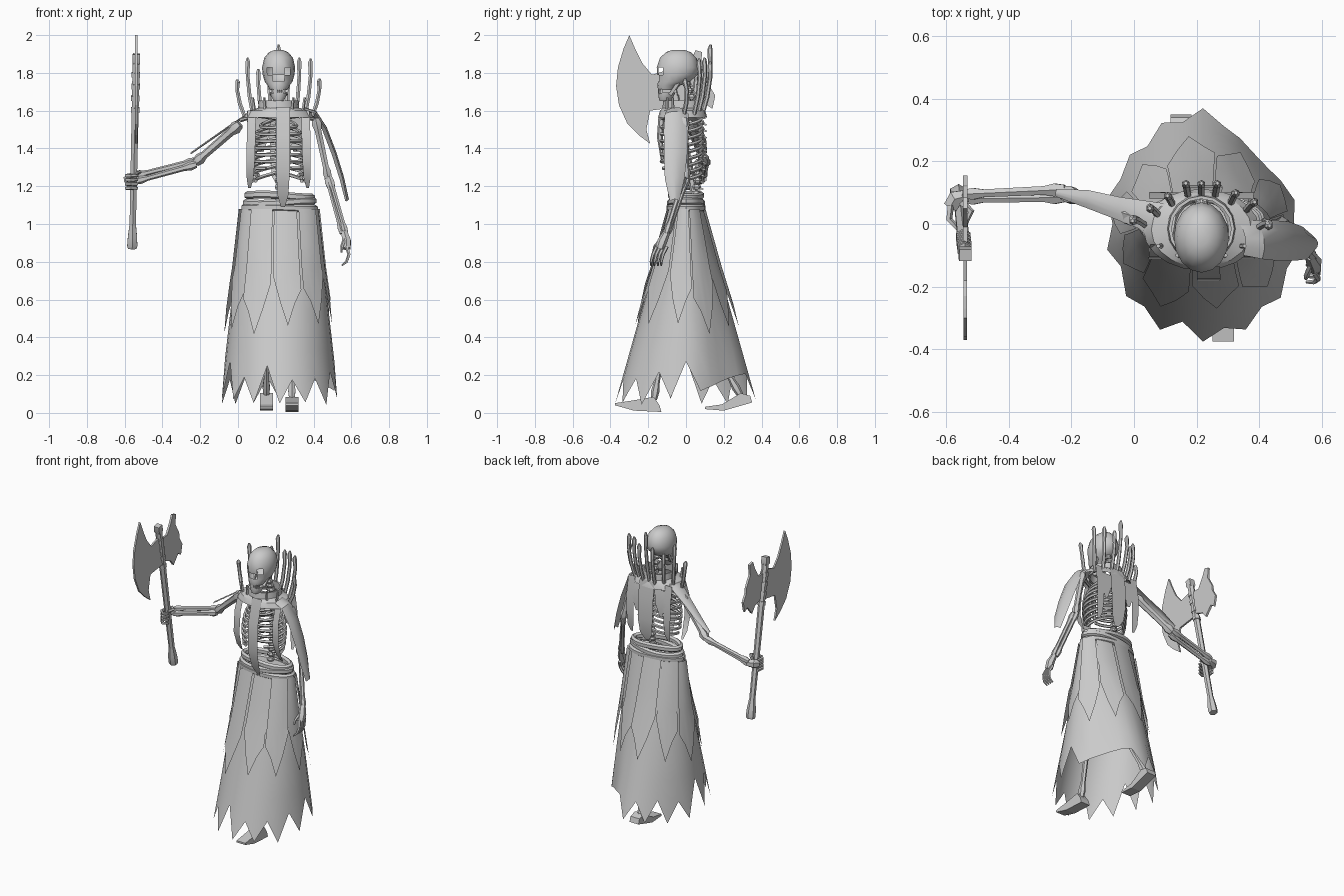
import bpy, math, random
from mathutils import Vector as V

random.seed(4)
if "Cube" in bpy.data.objects:
    bpy.data.objects.remove(bpy.data.objects["Cube"])

grey = bpy.data.materials.new("bone grey")
grey.use_nodes = True
grey.diffuse_color = (0.6, 0.6, 0.6, 1)
grey.node_tree.nodes["Principled BSDF"].inputs["Base Color"].default_value = (0.6, 0.6, 0.6, 1)
CX = 0.215  # body centre line


def build(name, verts, faces, smooth=True):
    me = bpy.data.meshes.new(name)
    me.from_pydata([tuple(v) for v in verts], [], faces)
    me.materials.append(grey)
    ob = bpy.data.objects.new(name, me)
    bpy.context.collection.objects.link(ob)
    if smooth:
        bpy.ops.object.select_all(action='DESELECT')
        ob.select_set(True)
        bpy.context.view_layer.objects.active = ob
        bpy.ops.object.shade_smooth_by_angle(angle=math.radians(35))
    return ob


def grid(name, rows, wrap=False, caps=False, skip=()):
    """Skin rows of equal length; skip lists (row, column) holes."""
    n = len(rows[0])
    verts = [p for r in rows for p in r]
    faces = []
    for i in range(len(rows) - 1):
        for j in range(n if wrap else n - 1):
            if (i, j) not in skip:
                k = (j + 1) % n
                faces.append((i * n + j, i * n + k, (i + 1) * n + k, (i + 1) * n + j))
    if caps:
        faces.append(tuple(reversed(range(n))))
        faces.append(tuple(range(len(verts) - n, len(verts))))
    return build(name, verts, faces)


def tube(name, pts, radii, sides=6, closed=False, squash=1.0):
    pts = [V(p) for p in pts]
    if not isinstance(radii, (list, tuple)):
        radii = [radii] * len(pts)
    d = pts[-1] - pts[0]
    ref = V((0, 1, 0)) if abs(d.z) > d.length * 0.7 and not closed else V((0, 0, 1))
    rows = []
    for i, p in enumerate(pts):
        a = pts[i - 1] if i or closed else p
        b = pts[(i + 1) % len(pts)] if i < len(pts) - 1 or closed else p
        s = (b - a).cross(ref).normalized()
        u = s.cross(b - a).normalized()
        rows.append([p + radii[i] * (s * math.cos(t) * squash + u * math.sin(t))
                     for t in (math.tau * (k + 0.5) / sides for k in range(sides))])
    if closed:
        rows.append(rows[0])
    return grid(name, rows, True, not closed)


def bone(name, a, b, r):
    a, b = V(a), V(b)
    return tube(name, [a.lerp(b, t) for t in (0, 0.1, 0.2, 0.8, 0.9, 1)],
                [r * k for k in (1, 1.4, 0.95, 0.85, 1.25, 0.9)])


def ring(z, cy, rx, ry, n=16, cx=CX):
    return [V((cx + rx * math.sin(math.tau * k / n), cy - ry * math.cos(math.tau * k / n), z))
            for k in range(n)]


def strip(name, path, widths, side, bulge=(0, 0, 0)):
    """Hanging cloth: a path with a width direction and a bowed middle."""
    side, bulge = V(side), V(bulge)
    return grid(name, [[V(p) + side * w * u + bulge * (1 - u * u) for u in (-1, -0.5, 0, 0.5, 1)]
                       for p, w in zip(path, widths)])


def plate(name, outline, x, half):
    n = len(outline)
    verts = [(x + s * half, y, z) for s in (-1, 1) for y, z in outline]
    faces = [tuple(range(n)), tuple(reversed(range(n, 2 * n)))]
    faces += [(i, (i + 1) % n, n + (i + 1) % n, n + i) for i in range(n)]
    return build(name, verts, faces, False)


# Skull with open eye sockets, jaw and teeth
skull = [(1.922, -.04, .02, .03), (1.91, -.04, .05, .065), (1.88, -.042, .076, .096),
         (1.828, -.043, .088, .112), (1.79, -.046, .084, .106), (1.755, -.062, .074, .086),
         (1.735, -.09, .06, .062), (1.71, -.1, .045, .048)]
holes = [(3, 1), (3, 14), (4, 0), (4, 15)]
grid("skull", [ring(*r) for r in skull], True, True, holes)
grid("jaw", [ring(*r) for r in ((1.695, -.1, .045, .044), (1.675, -.106, .04, .04),
                                (1.65, -.11, .026, .03))], True, True)
for k in range(-3, 4):
    tube("tooth", [(CX + k * .011, -.143 + .0015 * k * k, z) for z in (1.715, 1.69)], .006, 4)
for s in (-1, 1):
    tube("jaw_hinge", [(CX + s * .05, -.04, 1.75), (CX + s * .04, -.085, 1.685)], .012, 4)

# Spine, ribs, breastbone, shoulder bones
for k in range(20):
    z = 1.74 - k * .034
    y = .075 - .07 * max(0, (z - 1.55) / .19) - .03 * max(0, (1.35 - z) / .25)
    tube("vertebra", [(CX, y, z + .013), (CX, y, z), (CX, y, z - .013)], [.018, .024, .018], 6)
    tube("spine_process", [(CX, y, z), (CX, y + .035, z - .012)], [.011, .005], 4)
for s in (-1, 1):
    for k in range(9):
        rx = (.085, .105, .12, .13, .135, .135, .13, .125, .115)[k]
        reach = 1 if k < 6 else .86 - .14 * (k - 6)
        pts = []
        for i in range(11):
            a = math.pi * reach * i / 10
            pts.append((CX + s * (.01 + rx * math.sin(a)), -.025 + .105 * math.cos(a),
                        1.56 - k * .036 - .05 * math.sin(a * .6)))
        tube("rib", pts, .01, 5)
    tube("collarbone", [(CX + s * .01, -.125, 1.56), (CX + s * .12, -.08, 1.575),
                        (CX + s * .2, 0, 1.55)], .011)
    plate_x = CX + s * .09
    strip("shoulder_blade", [(plate_x, .085, 1.56), (plate_x, .1, 1.47), (plate_x, .095, 1.38)],
          [.055, .04, .01], (1, 0, 0))
tube("breastbone", [(CX, -.128, 1.57), (CX, -.138, 1.46), (CX, -.125, 1.34)], [.018, .016, .008])
grid("pelvis", [ring(1.12, .03, .12, .05, 10), ring(1.02, .01, .13, .07, 10),
                ring(.93, 0, .06, .05, 10)], True, True)

# Collar band, mantle and the crown of spikes behind the head
grid("collar", [ring(1.655, -.015, .105, .105), ring(1.6, -.015, .11, .112),
                ring(1.6, -.015, .1, .1), ring(1.655, -.015, .095, .095), ring(1.655, -.015, .105, .105)], True)
grid("mantle", [ring(1.615, -.015, .108, .108, 20), ring(1.6, -.018, .16, .12, 20),
                ring(1.565, -.018, .185, .13, 20)], True)
spikes = [(-.005, .01, 1.765), (.05, .05, 1.88), (.107, .09, 1.82), (.165, .13, 1.86), (CX, .13, 1.95),
          (.266, .13, 1.86), (.325, .1, 1.88), (.385, .07, 1.875), (.432, -.005, 1.77)]
for x, y, z in spikes:
    b = V((CX + (x - CX) * .82, y * .72 - .01, 1.57))
    t = V((x, y, z))
    bow = V(((x - CX) * .05, .012, 0))
    tube("collar_spike", [b, b.lerp(t, .35) + bow, b.lerp(t, .7) + bow, b.lerp(t, .93), t],
         [.011, .012, .011, .014, .006], 6)
for s in (-1, 1):
    for x, y in ((.07, -.1), (.125, -.07)):
        tube("front_spike", [(CX + s * x, y, 1.57), (CX + s * x * 1.1, y, 1.67)], [.01, .007], 5)


# Hanging cloth strips
def hang(name, x, ys, z0, z1, w, lean=0):
    zs = [z0 + (z1 - z0) * t for t in (0, .3, .65, .88, 1)]
    strip(name, [(x + lean * i, y, z) for i, (y, z) in enumerate(zip(ys, zs))],
          [w, w * 1.05, w, w * .8, w * .3], (1, 0, 0))


front = (-.135, -.175, -.182, -.15, -.115)
back = (.1, .118, .122, .115, .1)
hang("front_centre_strip", .238, front, 1.62, 1.09, .036)
for s in (-1, 1):
    hang("front_side_strip", CX + s * .142, [y + .07 for y in front], 1.6, 1.19, .022, s * .003)
    hang("back_side_strip", CX + s * .14, [y - .02 for y in back], 1.6, 1.22, .026)
hang("back_centre_strip", .225, back, 1.61, 1.2, .055)
strip("left_shoulder_cape", [(.34, -.045, 1.605), (.4, -.05, 1.585), (.455, -.053, 1.5), (.505, -.055, 1.37),
                             (.545, -.06, 1.24), (.572, -.06, 1.12)],
      [.055, .062, .065, .062, .052, .025], (-.15, 1, 0), (.015, 0, .012))
strip("right_shoulder_cape", [(.13, .0, 1.605), (.06, .02, 1.585), (-.05, .05, 1.51), (-.15, .08, 1.44),
                              (-.25, .1, 1.37)],
      [.06, .05, .036, .028, .012], (.15, 1, 0), (0, 0, .01))

# Left arm and hand
bone("left_upper_arm", (.41, -.01, 1.56), (.478, 0, 1.24), .021)
bone("left_radius", (.485, -.01, 1.25), (.572, -.105, .95), .014)
bone("left_ulna", (.47, .01, 1.25), (.55, -.095, .95), .014)
tube("left_palm", [(.562, -.1, .96), (.575, -.125, .91), (.575, -.14, .87)], [.018, .026, .024], 6)
for k in range(4):
    y = -.165 + k * .018
    tube("left_finger", [(.575, y + .01, .88), (.588, y - .01, .84), (.575, y - .02, .8), (.55, y - .02, .78)],
         [.01, .009, .008, .005], 5)
tube("left_thumb", [(.565, -.13, .92), (.55, -.165, .88), (.548, -.175, .85)], [.011, .009, .005], 5)

# Right arm and hand gripping the axe
bone("right_upper_arm", (.01, .02, 1.53), (-.225, .1, 1.325), .025)
bone("right_radius", (-.22, .11, 1.335), (-.545, .095, 1.255), .017)
bone("right_ulna", (-.22, .085, 1.315), (-.545, .08, 1.225), .017)
tube("right_palm", [(-.53, .09, 1.24), (-.57, .08, 1.24), (-.585, .055, 1.235)], [.022, .03, .026], 6)
for k in range(4):
    z = 1.19 + k * .022
    tube("right_finger", [(-.585, .06, z), (-.59, .015, z), (-.565, -.012, z), (-.53, .0, z)],
         [.011, .011, .01, .007], 5)
tube("right_thumb", [(-.55, .07, 1.27), (-.52, .04, 1.275), (-.535, .005, 1.27)], [.012, .011, .007], 5)

# Axe
low, top = V((-.56, .1, .87)), V((-.538, -.1, 1.9))
tube("axe_handle", [low.lerp(top, t) for t in (.06, .3, .6, .96)], [.019, .02, .021, .022], 6)
tube("axe_pommel", [low.lerp(top, t) for t in (0, .015, .06, .12)], [.026, .031, .028, .02], 6)
tube("axe_cap", [low.lerp(top, t) for t in (.95, .96, 1)], [.022, .029, .027], 4)
for t in (.7, .76, .82, .88):
    tube("axe_binding", [low.lerp(top, t), low.lerp(top, t + .025)], .026, 6)
plate("axe_front_blade", [(-.3, 2), (-.33, 1.93), (-.36, 1.83), (-.37, 1.73), (-.355, 1.63), (-.31, 1.53),
                          (-.25, 1.47), (-.19, 1.425), (-.21, 1.5), (-.19, 1.6), (-.05, 1.62), (-.08, 1.82),
                          (-.18, 1.79), (-.23, 1.85), (-.27, 1.93)], -.538, .006)
plate("axe_back_blade", [(-.08, 1.8), (-.01, 1.8), (.03, 1.87), (.05, 1.92), (.085, 1.91), (.08, 1.84), (.12, 1.77),
                         (.125, 1.73), (.155, 1.68), (.14, 1.61), (.11, 1.63), (.06, 1.57), (.03, 1.61),
                         (-.05, 1.64)], -.538, .007)

# Waist rolls
for z, rx, ry, tilt in ((1.148, .172, .08, .008), (1.115, .18, .085, -.008), (1.085, .188, .088, .004)):
    tube("waist_roll", [V((x, y, z + tilt * math.sin(12 * x))) for x, y, _ in
                        ring(0, .0, rx, ry, 20, .22)], .021, 6, True, .8)


# Skirt: flared sheet with a torn hem, pinched and raised at the back left
def skirt_point(a, z, grow=0):
    t = (1.08 - z) / 1.03
    s, c = math.sin(a), math.cos(a)
    pinch = 1
    if c < 0:
        pinch -= (.17 if s > 0 else .06) * t * math.sin(2 * a) ** 2
    return V((.22 + (.198 + .118 * t + grow) * s * pinch, -(.085 + .29 * t + grow) * c * pinch, z))


cols = 28
angles = [math.tau * k / cols for k in range(cols)]
hem = []
for k, a in enumerate(angles):
    if math.sin(a) > .15 and math.cos(a) < -.1:
        hem.append(.09 - .12 * math.cos(a))
    else:
        hem.append(random.uniform(.04, .08) if k % 2 == 0 else random.uniform(.16, .3))
rows = [[skirt_point(a, z) for a in angles] for z in (1.08, .8, .55, .33)]
rows.append([skirt_point(a, z) for a, z in zip(angles, hem)])
grid("skirt", rows, True)

# Overskirt panels, each torn to a long point
panels = 10
for k in range(panels):
    mid = math.tau * (k + .25) / panels
    lift = random.uniform(-.02, .05)
    grow = .008 + .01 * (k % 2)
    tips = [z + lift for z in (.7, .56, .43, .55, .62)]
    if k % 2:
        tips.reverse()
    us = [mid + .3 * (i / 2 - 1) for i in range(5)]
    rows = [[skirt_point(u, z, grow) for u in us] for z in (1.08, .9, .77)]
    rows.append([skirt_point(u, z, grow + .006) for u, z in zip(us, tips)])
    grid("skirt_panel", rows)

# Legs and feet, striding
for side, x, knee_y, ankle, toe in (("left", .285, -.09, (-.17, .07), (-.375, .04)),
                                    ("right", .15, .03, (.29, .09), (.1, .02))):
    bone(side + "_thigh", (x, 0, 1), (x, knee_y, .54), .022)
    bone(side + "_shin", (x, knee_y, .54), (x, *ankle), .018)
    heel, ht = (-.13, .005) if side == "left" else (.35, .055)
    plate(side + "_foot", [(heel, ht), (heel - .01, ht + .035), (ankle[0], ankle[1] + .015),
                           (toe[0] + .09, toe[1] + .025), (toe[0], toe[1] + .012), (toe[0], toe[1]),
                           (toe[0] + .1, .012)], x, .034)
